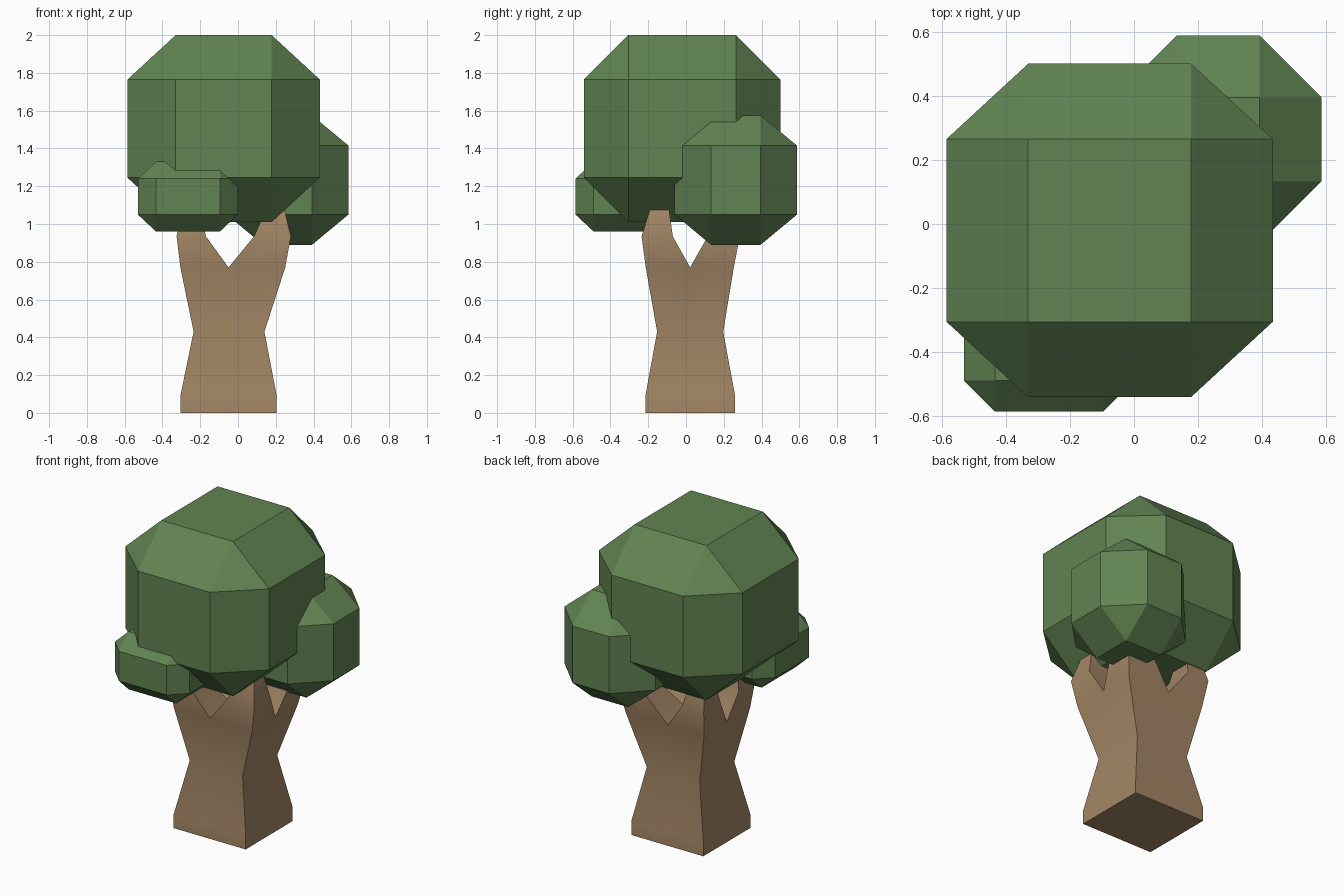
import bpy, bmesh

if "Cube" in bpy.data.objects:
    bpy.data.objects.remove(bpy.data.objects["Cube"])


def material(name, color):
    m = bpy.data.materials.new(name)
    m.diffuse_color = color
    m.use_nodes = True
    m.node_tree.nodes["Principled BSDF"].inputs["Base Color"].default_value = m.diffuse_color
    return m


def finish(bm, name, mat):
    bmesh.ops.recalc_face_normals(bm, faces=bm.faces[:])
    me = bpy.data.meshes.new(name)
    bm.to_mesh(me)
    bm.free()
    me.materials.append(mat)
    ob = bpy.data.objects.new(name, me)
    bpy.context.collection.objects.link(ob)
    return ob


def foliage(name, lo, hi, cut, mat):
    """Box with every edge chamfered; cut is the chamfer size along x, y, z."""
    bm = bmesh.new()
    ends = [((lo[k], lo[k] + cut[k]), (hi[k], hi[k] - cut[k])) for k in range(3)]
    for ex in ends[0]:
        for ey in ends[1]:
            for ez in ends[2]:
                for axis in range(3):
                    # outermost on one axis, inset on the other two
                    bm.verts.new([e[0 if k == axis else 1]
                                  for k, e in enumerate((ex, ey, ez))])
    bmesh.ops.convex_hull(bm, input=bm.verts[:])
    bmesh.ops.dissolve_limit(bm, angle_limit=0.01, verts=bm.verts[:], edges=bm.edges[:])
    return finish(bm, name, mat)


green = material("leaves", (0.12, 0.23, 0.085, 1))
brown = material("bark", (0.37, 0.24, 0.13, 1))

# Foliage clumps
foliage("main_crown", (-0.585, -0.54, 1.01), (0.433, 0.50, 2.0), (0.255, 0.235, 0.235), green)
foliage("side_foliage", (-0.06, -0.06, 0.89), (0.585, 0.588, 1.575), (0.193, 0.193, 0.16), green)
foliage("low_foliage", (-0.53, -0.585, 0.96), (0.0, -0.05, 1.33), (0.096, 0.096, 0.09), green)

# Trunk: square rings with mid-edge points
bm = bmesh.new()
XM, YM = -0.05, 0.022
RING = [(0, 0), (1, 0), (2, 0), (2, 1), (2, 2), (1, 2), (0, 2), (0, 1)]
levels = [  # z, x min, x max, y min, y max
    (0.0, -0.305, 0.205, -0.215, 0.26),
    (0.09, -0.305, 0.205, -0.215, 0.26),
    (0.43, -0.235, 0.14, -0.153, 0.197),
    (0.77, -0.305, 0.25, -0.213, 0.253),
]
prev = None
for z, x0, x1, y0, y1 in levels:
    xs, ys = (x0, XM, x1), (y0, YM, y1)
    ring = {(i, j): bm.verts.new((xs[i], ys[j], z)) for i, j in RING}
    if prev is None:
        bm.faces.new([ring[k] for k in RING])
    else:
        for a, b in zip(RING, RING[1:] + RING[:1]):
            bm.faces.new((prev[a], prev[b], ring[b], ring[a]))
    prev = ring
prev[(1, 1)] = bm.verts.new((XM, YM, 0.77))

# Four branches, one per quarter of the trunk top
X_MID = ((-0.325, -0.17), (0.085, 0.28))
Y_MID = ((-0.235, -0.07), (0.115, 0.285))
X_TIP = ((-0.30, -0.20), (0.15, 0.245))
Y_TIP = ((-0.19, -0.09), (0.14, 0.24))
QUAD = [(0, 0), (1, 0), (1, 1), (0, 1)]
for i in range(2):
    for j in range(2):
        low = [prev[(i + a, j + b)] for a, b in QUAD]
        for z, xr, yr in ((0.935, X_MID, Y_MID), (1.08, X_TIP, Y_TIP)):
            up = [bm.verts.new((xr[i][a], yr[j][b], z)) for a, b in QUAD]
            for k in range(4):
                n = (k + 1) % 4
                bm.faces.new((low[k], low[n], up[n], up[k]))
            low = up
        bm.faces.new(low)
trunk = finish(bm, "trunk", brown)

bpy.ops.object.select_all(action='DESELECT')
trunk.select_set(True)
bpy.context.view_layer.objects.active = trunk
bpy.ops.object.shade_smooth_by_angle(angle=0.6)
